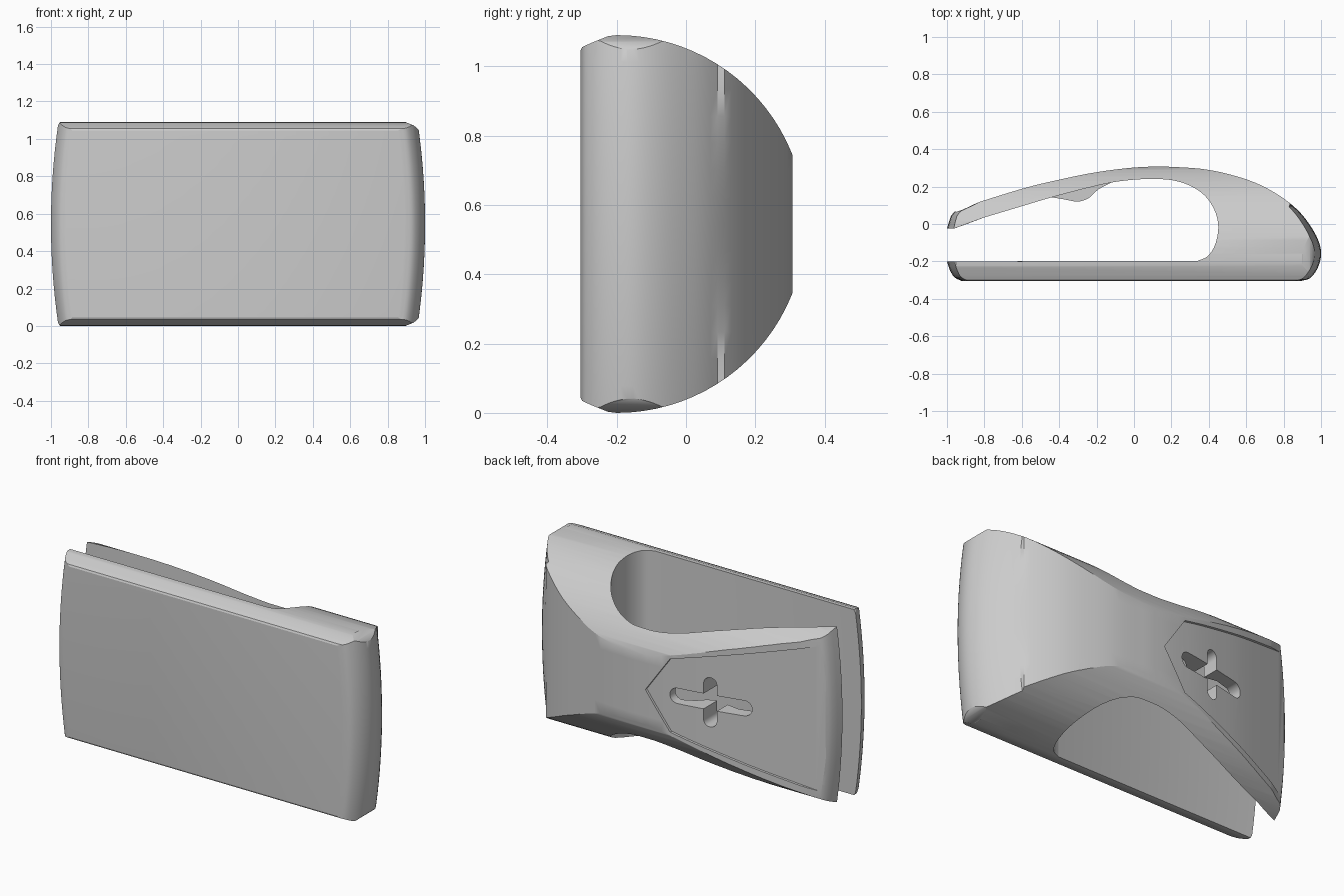
import bpy, bmesh, math
from mathutils import Vector

cube = bpy.data.objects.get("Cube")
if cube:
    bpy.data.objects.remove(cube, do_unlink=True)

MID = 0.545      # half the height, also the radius of the side outline
grey = bpy.data.materials.new("plain grey")
grey.use_nodes = True
colour = (0.6, 0.6, 0.6, 1)
grey.diffuse_color = colour
grey.node_tree.nodes["Principled BSDF"].inputs["Base Color"].default_value = colour


def spline(points, steps=4):
    """Smooth curve through the given points."""
    p = [Vector(q) for q in points]
    p = [2 * p[0] - p[1]] + p + [2 * p[-1] - p[-2]]
    out = []
    for a, b, c, d in zip(p, p[1:], p[2:], p[3:]):
        for i in range(steps):
            t = i / steps
            out.append(0.5 * (2 * b + (c - a) * t + (2 * a - 5 * b + 4 * c - d) * t * t
                              + (3 * b - a - 3 * c + d) * t ** 3))
    return out + [p[-2]]


def prism(name, outline, axis, low, high, slices=1):
    """Extrude a 2D outline along the given axis."""
    place = {"x": lambda a, b, h: (h, a, b),
             "y": lambda a, b, h: (a, h, b),
             "z": lambda a, b, h: (a, b, h)}[axis]
    bm = bmesh.new()
    rings = [[bm.verts.new(place(a, b, low + (high - low) * i / slices)) for a, b in outline]
             for i in range(slices + 1)]
    n = len(outline)
    for lower, upper in zip(rings, rings[1:]):
        for i in range(n):
            j = (i + 1) % n
            bm.faces.new((lower[i], lower[j], upper[j], upper[i]))
    bm.faces.new(rings[0])
    bm.faces.new(rings[-1])
    bmesh.ops.recalc_face_normals(bm, faces=bm.faces)
    mesh = bpy.data.meshes.new(name)
    bm.to_mesh(mesh)
    bm.free()
    mesh.materials.append(grey)
    obj = bpy.data.objects.new(name, mesh)
    bpy.context.collection.objects.link(obj)
    return obj


def combine(obj, tool, operation):
    """Apply a boolean and remove the tool."""
    bpy.context.view_layer.objects.active = obj
    mod = obj.modifiers.new("combine", "BOOLEAN")
    mod.operation, mod.object, mod.solver = operation, tool, "EXACT"
    bpy.ops.object.modifier_apply(modifier=mod.name)
    bpy.data.objects.remove(tool, do_unlink=True)


def mirrored(points):
    """Close an outline by mirroring its upper half about the mid height."""
    return [(a, MID + b) for a, b in points] + [(a, MID - b) for a, b in reversed(points)]


# Clip profile: front plate, round end, springy back arm, inner mouth
plate_end = spline([(-1, -0.2), (-0.985, -0.245), (-0.96, -0.285), (-0.92, -0.305)])
round_end = spline([(0.89, -0.305), (0.94, -0.29), (0.98, -0.24), (1, -0.17), (0.99, -0.1),
                    (0.95, -0.02), (0.88, 0.07), (0.78, 0.15), (0.65, 0.22), (0.5, 0.268),
                    (0.35, 0.296), (0.15, 0.308)])
arm_back = spline([(0.15, 0.308), (0, 0.302), (-0.2, 0.277), (-0.4, 0.237),
                   (-0.6, 0.188), (-0.9, 0.095)])
arm_tip = spline([(-0.955, 0.07), (-0.98, 0.04), (-1, -0.025)], 2)
mouth = spline([(-0.8, 0.035), (-0.6, 0.095), (-0.45, 0.14), (-0.3, 0.18), (-0.13, 0.22),
                (0, 0.237), (0.1, 0.24), (0.2, 0.235), (0.3, 0.205), (0.38, 0.15),
                (0.43, 0.075), (0.45, 0), (0.445, -0.07), (0.425, -0.13), (0.39, -0.175),
                (0.34, -0.197)])
clip = prism("clip_body", plate_end + round_end + arm_back[1:] + arm_tip + mouth,
             "z", 0, 2 * MID, 14)

# Both ends bow outward at mid height
for v in clip.data.vertices:
    if abs(v.co.x) > 0.84:
        v.co.x -= math.copysign(0.04 * ((v.co.z - MID) / MID) ** 2, v.co.x)

# Grip bump inside the arm
bump_line = spline([(-0.46, 0.146), (-0.38, 0.133), (-0.3, 0.12), (-0.24, 0.14), (-0.19, 0.185),
                    (-0.12, 0.222)])
bump = prism("grip_bump", bump_line + [Vector((-0.2, 0.25)), Vector((-0.44, 0.18))],
             "z", MID - 0.26, MID + 0.26)
combine(clip, bump, "UNION")

# Side outline: half circle behind, chamfered front edges
arc = [(-0.2 + MID * math.sin(a), MID * math.cos(a))
       for a in (math.radians(4 * i) for i in range(23))]
side = mirrored([(-0.31, 0.49), (-0.3, 0.51), (-0.275, 0.522), (-0.225, 0.542)] + arc)
combine(clip, prism("side_cutter", side, "x", -1.2, 1.2), "INTERSECT")

# Front outline: clipped corners
front = mirrored([(-1.1, 0.45), (-0.97, 0.515), (-0.955, 0.54), (-0.94, 0.56), (0.88, 0.56),
                  (0.9, 0.543), (0.94, 0.527), (0.965, 0.505), (0.99, 0.45), (1.1, 0.3)])
combine(clip, prism("front_cutter", front, "y", -0.6, 0.6), "INTERSECT")

# Shallow pointed panel sunk into the back of the arm
back_line = arm_back + [Vector((-0.97, 0.073))]
shell = ([p - Vector((0, 0.014)) for p in back_line]
         + [p + Vector((0, 0.1)) for p in reversed(back_line)])
panel = prism("panel_cutter", shell, "z", -0.1, 1.2)
pentagon = mirrored([(0.05, 0.0005), (-0.1, 0.215), (-0.955, 0.435)])
combine(panel, prism("panel_outline", pentagon, "y", -0.2, 0.6), "INTERSECT")
combine(clip, panel, "DIFFERENCE")


def slot(cx, length, width, upright):
    """Cut a round-ended slot through the arm."""
    r, half = width / 2, (length - width) / 2
    points = []
    for i in range(26):
        a = math.pi * (i if i < 13 else i - 1) / 12 - math.pi / 2
        along = r * math.cos(a) + (half if i < 13 else -half)
        across = r * math.sin(a)
        points.append((cx + across, MID + along) if upright else (cx + along, MID + across))
    combine(clip, prism("slot_cutter", points, "y", -0.1, 0.5), "DIFFERENCE")


# Crossed slots
slot(-0.325, 0.47, 0.09, False)
slot(-0.325, 0.29, 0.075, True)

# Smooth shading with crisp edges
bpy.ops.object.select_all(action="DESELECT")
clip.select_set(True)
bpy.context.view_layer.objects.active = clip
bpy.ops.object.shade_smooth_by_angle(angle=math.radians(25))
